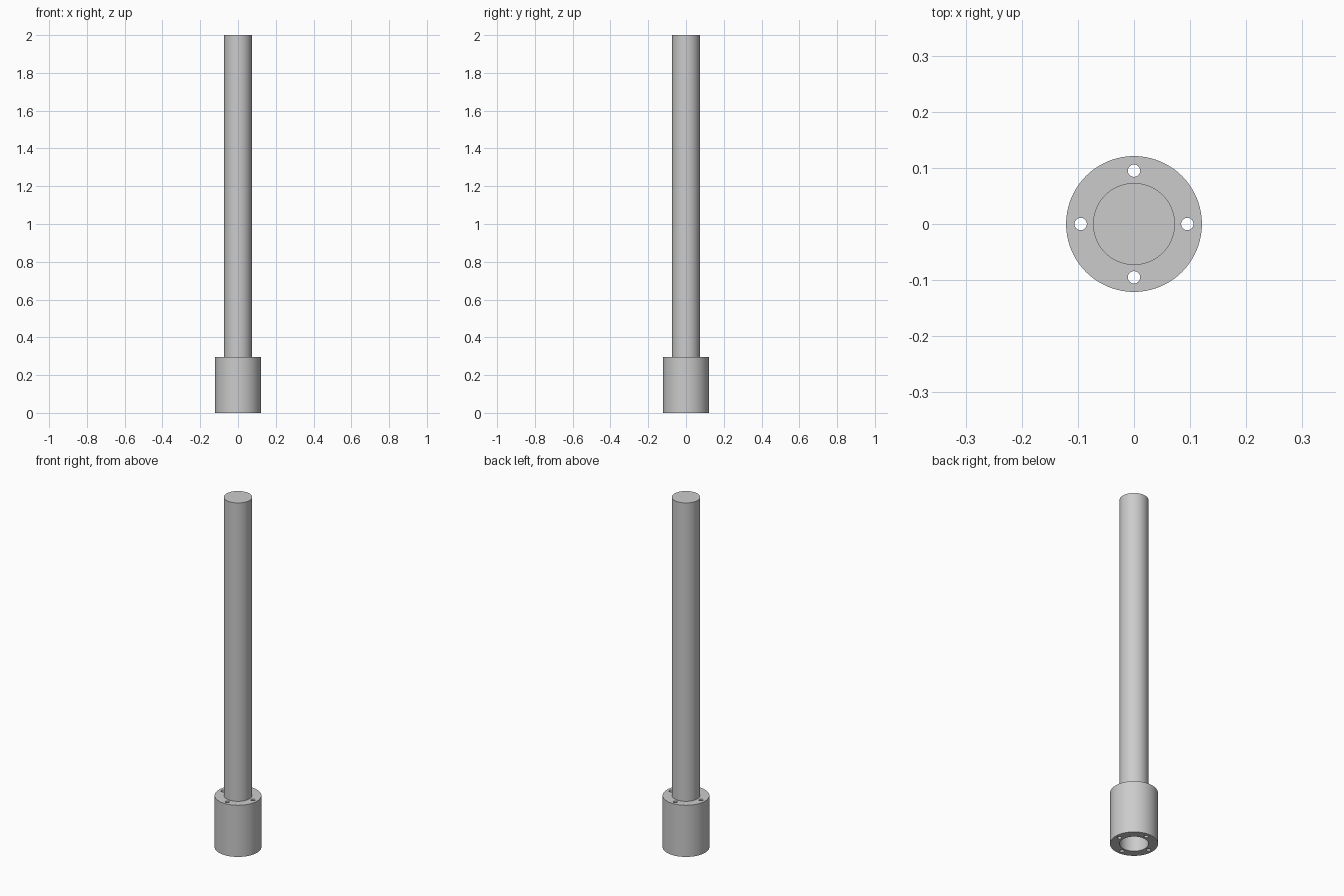
import bpy
import math

cube = bpy.data.objects.get("Cube")
if cube:
    bpy.data.objects.remove(cube, do_unlink=True)

SHAFT_R, COLLAR_R, COLLAR_H, BORE_DEPTH = 0.073, 0.121, 0.295, 0.15

grey = bpy.data.materials.new("plain_grey")
grey.use_nodes = True
grey.diffuse_color = (0.6, 0.6, 0.6, 1)
grey.node_tree.nodes["Principled BSDF"].inputs["Base Color"].default_value = (0.6, 0.6, 0.6, 1)


def cylinder(name, radius, bottom, top, x=0, y=0, sides=96):
    bpy.ops.mesh.primitive_cylinder_add(vertices=sides, radius=radius, depth=top - bottom,
                                        location=(x, y, (top + bottom) / 2))
    obj = bpy.context.object
    obj.name = name
    obj.data.materials.append(grey)
    return obj


def drill(target, cutter):
    mod = target.modifiers.new(cutter.name, 'BOOLEAN')
    mod.operation = 'DIFFERENCE'
    mod.solver = 'EXACT'
    mod.object = cutter
    bpy.context.view_layer.objects.active = target
    bpy.ops.object.modifier_apply(modifier=mod.name)
    bpy.data.objects.remove(cutter, do_unlink=True)


def smooth(obj):
    bpy.ops.object.select_all(action='DESELECT')
    obj.select_set(True)
    bpy.context.view_layer.objects.active = obj
    bpy.ops.object.shade_smooth_by_angle(angle=math.radians(30))


# Collar with a central bore and four through holes
collar = cylinder("collar", COLLAR_R, 0, COLLAR_H)
drill(collar, cylinder("bore_cutter", SHAFT_R, -0.1, COLLAR_H + 0.1))
for i in range(4):
    a = i * math.pi / 2
    drill(collar, cylinder("hole_cutter", 0.011, -0.1, COLLAR_H + 0.1,
                           0.095 * math.cos(a), 0.095 * math.sin(a), 32))
smooth(collar)

# Solid shaft seated in the upper part of the bore
shaft = cylinder("shaft", SHAFT_R, BORE_DEPTH, 2)
smooth(shaft)
